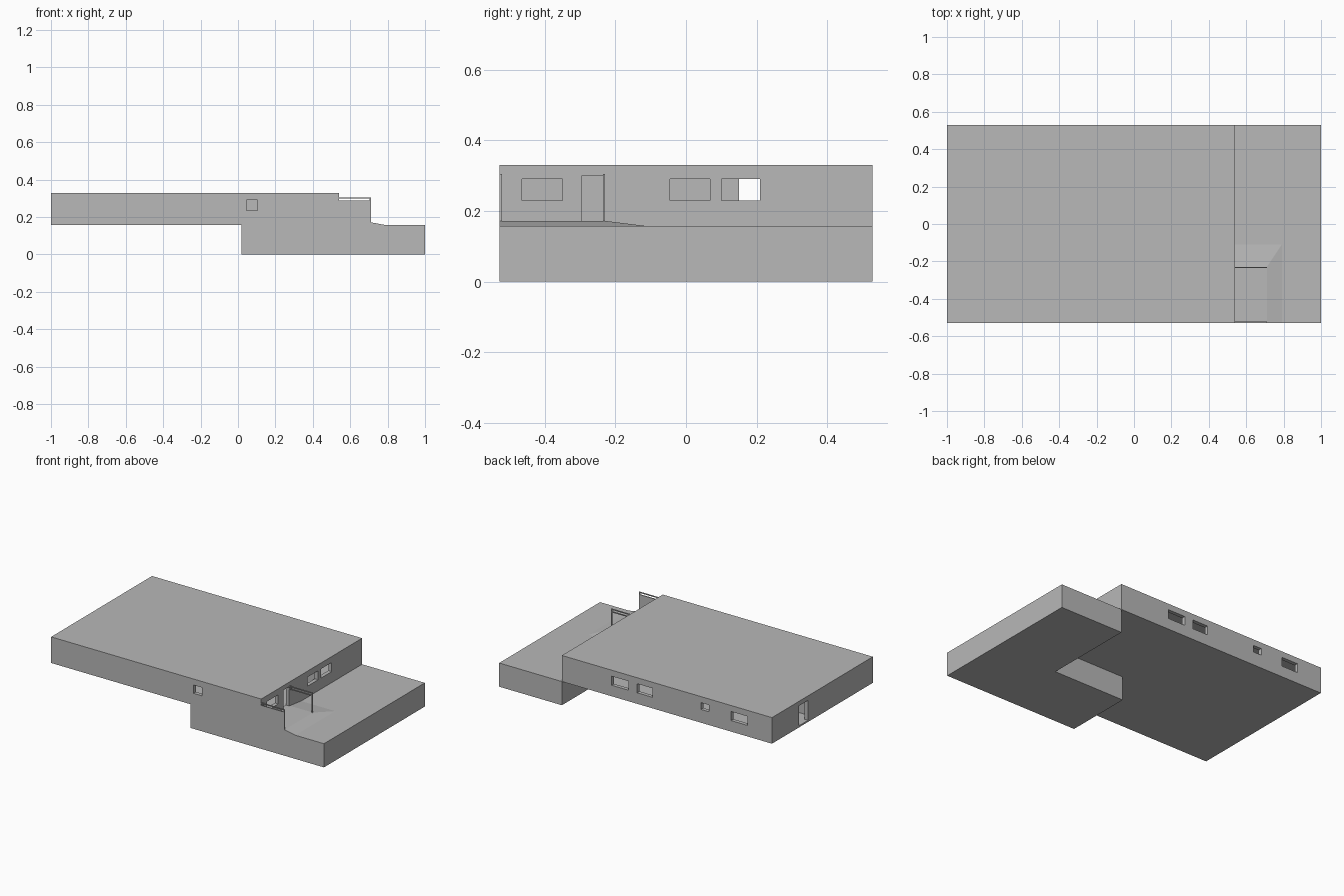
import bpy
import bmesh
from mathutils import Vector

cube = bpy.data.objects.get("Cube")
if cube:
    bpy.data.objects.remove(cube, do_unlink=True)

# One plain grey for the whole building
GREY = (0.48, 0.48, 0.48, 1)
grey = bpy.data.materials.new("plain grey")
grey.use_nodes = True
grey.diffuse_color = GREY
grey.node_tree.nodes["Principled BSDF"].inputs["Base Color"].default_value = GREY


def finish(name, bm):
    bmesh.ops.recalc_face_normals(bm, faces=bm.faces)
    mesh = bpy.data.meshes.new(name)
    bm.to_mesh(mesh)
    bm.free()
    mesh.materials.append(grey)
    obj = bpy.data.objects.new(name, mesh)
    bpy.context.collection.objects.link(obj)
    return obj


def box(name, x, y, z):
    """Box from three (low, high) ranges."""
    bm = bmesh.new()
    bmesh.ops.create_cube(bm, size=1)
    for v in bm.verts:
        v.co = Vector([(r[0] + r[1]) / 2 + c * (r[1] - r[0]) for c, r in zip(v.co, (x, y, z))])
    return finish(name, bm)


def cut(target, x, y, z):
    """Subtract a box from the target."""
    cutter = box("cutter", x, y, z)
    cutter.hide_render = True
    mod = target.modifiers.new("opening", 'BOOLEAN')
    mod.operation = 'DIFFERENCE'
    mod.solver = 'EXACT'
    mod.object = cutter
    bpy.context.view_layer.objects.active = target
    bpy.ops.object.modifier_apply(modifier=mod.name)
    bpy.data.objects.remove(cutter, do_unlink=True)


WEST, EAST, HOUSE_EAST = -1, 1, 0.54
SOUTH, NORTH = -0.528, 0.528
GROUND, ROOF = 0.157, 0.33
WALL = 0.025
SILL, HEAD = 0.23, 0.29

# L-shaped ground block under the east end
bm = bmesh.new()
outline = [(0.02, SOUTH), (EAST, SOUTH), (EAST, NORTH), (HOUSE_EAST, NORTH),
           (HOUSE_EAST, -0.08), (0.02, -0.08)]
base = bm.faces.new([bm.verts.new((x, y, 0)) for x, y in outline])
top = bmesh.ops.extrude_face_region(bm, geom=[base])
bmesh.ops.translate(bm, vec=(0, 0, GROUND),
                    verts=[g for g in top["geom"] if isinstance(g, bmesh.types.BMVert)])
finish("ground_block", bm)

# House body hollowed into two long rooms with a partition between
house = box("house", (WEST, HOUSE_EAST), (SOUTH, NORTH), (GROUND, ROOF))
inside_x = (WEST + WALL, HOUSE_EAST - WALL)
inside_z = (GROUND + 0.01, ROOF - 0.02)
cut(house, inside_x, (SOUTH + WALL, 0.075), inside_z)
cut(house, inside_x, (0.09, NORTH - WALL), inside_z)

# East wall: three windows and the entrance door
east = (HOUSE_EAST - 0.04, HOUSE_EAST + 0.04)
for span in [(-0.465, -0.35), (-0.045, 0.068), (0.10, 0.21)]:
    cut(house, east, span, (SILL, HEAD))
cut(house, east, (-0.295, -0.235), (0.172, 0.30))

# North wall: four windows
north = (NORTH - 0.04, NORTH + 0.04)
for span in [(0.05, 0.175), (-0.125, -0.012), (-0.82, -0.70)]:
    cut(house, span, north, (SILL, HEAD))
cut(house, (-0.54, -0.48), north, (0.245, HEAD))

# South window and west door
cut(house, (0.045, 0.105), (SOUTH - 0.04, SOUTH + 0.04), (0.235, HEAD))
cut(house, (WEST - 0.04, WEST + 0.04), (0.15, 0.245), (0.168, 0.30))

# Raised terrace with sloped edges
bm = bmesh.new()
TERRACE = 0.172
for x, y, z in [(0.71, -0.23, TERRACE), (0.79, -0.11, GROUND)]:
    for px in (HOUSE_EAST, x):
        for py in (SOUTH, y):
            bm.verts.new((px, py, z))
bmesh.ops.convex_hull(bm, input=bm.verts)
finish("terrace", bm)

# Terrace frames: post with a double top rail on each side
BAR = 0.006
RAIL_TOP = 0.305
for side, y0 in [("front", SOUTH), ("rear", -0.235)]:
    y = (y0, y0 + BAR)
    box(side + "_post", (0.71 - BAR, 0.71), y, (TERRACE, RAIL_TOP))
    box(side + "_top_rail", (HOUSE_EAST, 0.71), y, (RAIL_TOP - BAR, RAIL_TOP))
    box(side + "_lower_rail", (HOUSE_EAST, 0.71), y, (0.282, 0.282 + BAR))

# Solid screen under the front rails
box("front_screen", (HOUSE_EAST, 0.706), (SOUTH, SOUTH + BAR), (TERRACE, 0.284))
